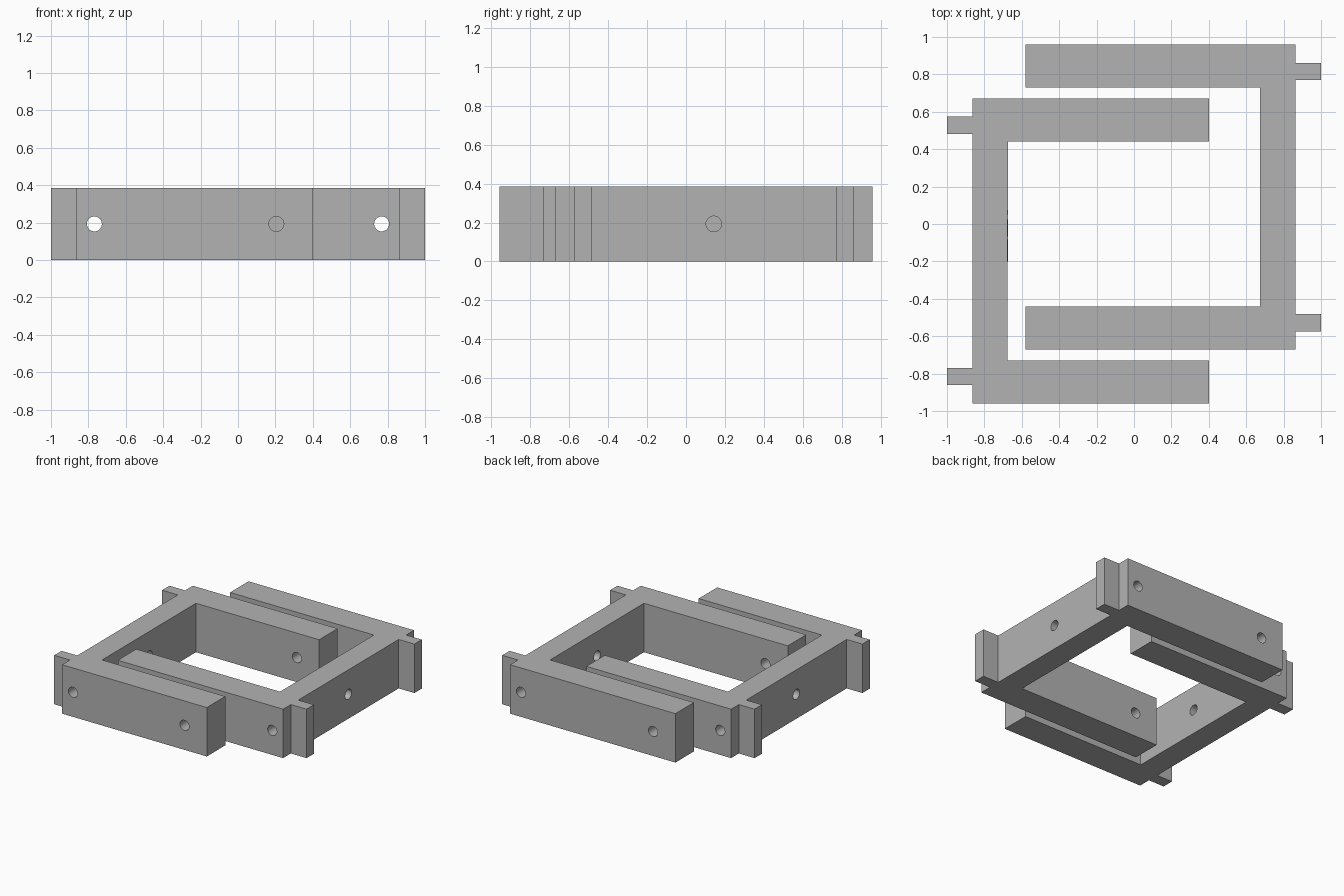
import bpy, bmesh, math
from mathutils import Matrix, Vector

if "Cube" in bpy.data.objects:
    bpy.data.objects.remove(bpy.data.objects["Cube"])

HEIGHT, BORE = 0.386, 0.04

grey = bpy.data.materials.new("plain grey")
grey.use_nodes = True
grey.diffuse_color = (0.45, 0.45, 0.45, 1)
grey.node_tree.nodes["Principled BSDF"].inputs["Base Color"].default_value = grey.diffuse_color


def add_object(name, bm):
    mesh = bpy.data.meshes.new(name)
    bm.to_mesh(mesh)
    bm.free()
    mesh.materials.append(grey)
    obj = bpy.data.objects.new(name, mesh)
    bpy.context.collection.objects.link(obj)
    return obj


def bore_cutter(axis, x, y):
    """Long cylinder along the axis, at half height."""
    bm = bmesh.new()
    turn = Vector(axis).to_track_quat('Z', 'Y').to_matrix().to_4x4()
    bmesh.ops.create_cone(bm, cap_ends=True, segments=32, radius1=BORE, radius2=BORE, depth=2.4,
                          matrix=Matrix.Translation((x, y, HEIGHT / 2)) @ turn)
    cutter = add_object("bore_cutter", bm)
    cutter.hide_render = True
    return cutter


def bracket(name, arm_end, angle):
    """C-shaped frame with two arms and two outer tabs, drilled for rods."""
    outer, inner, tab = 0.863, 0.675, 1.0
    profile = [(arm_end, -0.67), (outer, -0.67),
               (outer, -0.574), (tab, -0.574), (tab, -0.482), (outer, -0.482),
               (outer, 0.77), (tab, 0.77), (tab, 0.862), (outer, 0.862),
               (outer, 0.96), (arm_end, 0.96), (arm_end, 0.73),
               (inner, 0.73), (inner, -0.44), (arm_end, -0.44)]
    bm = bmesh.new()
    base = bm.faces.new([bm.verts.new((x, y, 0)) for x, y in profile])
    top = bmesh.ops.extrude_face_region(bm, geom=[base])["geom"]
    bmesh.ops.translate(bm, vec=(0, 0, HEIGHT),
                        verts=[v for v in top if isinstance(v, bmesh.types.BMVert)])
    bmesh.ops.recalc_face_normals(bm, faces=bm.faces)
    obj = add_object(name, bm)

    # bores: along the web, across both arm tips, and through the web
    cutters = [bore_cutter((0, 1, 0), 0.768, 0.14),
               bore_cutter((0, 1, 0), arm_end + 0.195, 0.14),
               bore_cutter((1, 0, 0), 0.768, 0.143)]
    bpy.ops.object.select_all(action='DESELECT')
    bpy.context.view_layer.objects.active = obj
    obj.select_set(True)
    for cutter in cutters:
        cut = obj.modifiers.new("bore", 'BOOLEAN')
        cut.operation, cut.solver, cut.object = 'DIFFERENCE', 'EXACT', cutter
        bpy.ops.object.modifier_apply(modifier=cut.name)
        bpy.data.objects.remove(cutter)
    obj.data.transform(Matrix.Rotation(angle, 4, 'Z'))
    bpy.ops.object.shade_smooth_by_angle(angle=math.radians(30))


bracket("left_bracket", -0.58, 0)
bracket("right_bracket", -0.40, math.pi)
